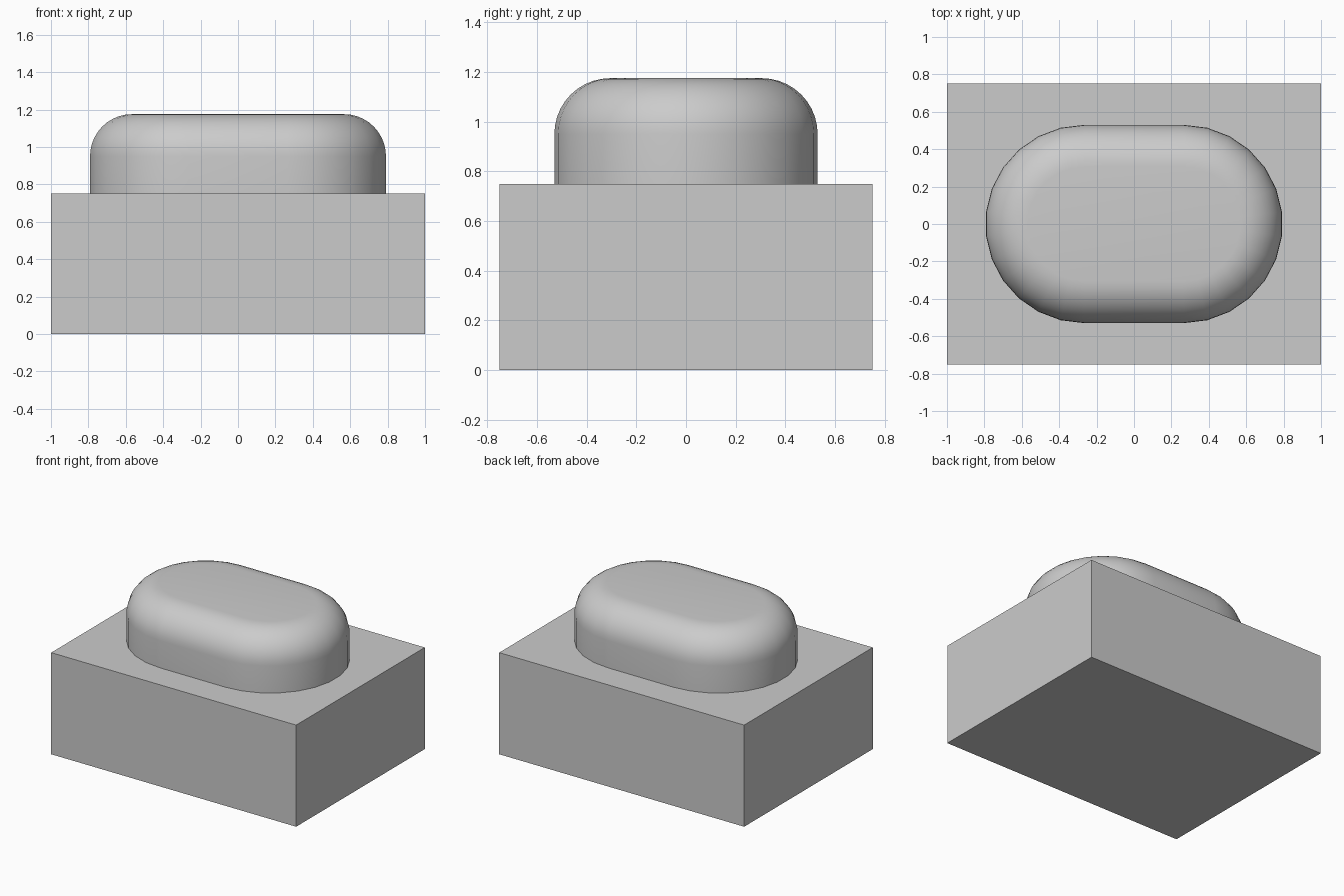
import bpy, bmesh
from math import pi, sin, cos, radians

cube = bpy.data.objects.get("Cube")
if cube:
    bpy.data.objects.remove(cube, do_unlink=True)

grey = bpy.data.materials.new("light_grey")
grey.use_nodes = True
grey.diffuse_color = (0.6, 0.6, 0.6, 1)
grey.node_tree.nodes["Principled BSDF"].inputs["Base Color"].default_value = (0.6, 0.6, 0.6, 1)


def add_object(name, bm):
    bmesh.ops.recalc_face_normals(bm, faces=bm.faces)
    mesh = bpy.data.meshes.new(name)
    bm.to_mesh(mesh)
    bm.free()
    mesh.materials.append(grey)
    obj = bpy.data.objects.new(name, mesh)
    bpy.context.collection.objects.link(obj)
    return obj


# Rectangular base block
base_height = 0.75
bm = bmesh.new()
bmesh.ops.create_cube(bm, size=1)
bmesh.ops.scale(bm, vec=(2, 1.5, base_height), verts=bm.verts)
bmesh.ops.translate(bm, vec=(0, 0, base_height / 2), verts=bm.verts)
add_object("base_block", bm)

# Pill-shaped boss with a rounded top edge, lofted from stacked stadium rings
half_straight, radius, fillet = 0.265, 0.53, 0.225
top, arc_steps, fillet_steps = 1.175, 13, 10


def stadium(r):
    points = []
    for side in (1, -1):
        for i in range(arc_steps + 1):
            a = -pi / 2 + pi * i / arc_steps
            points.append((side * (half_straight + r * cos(a)), side * r * sin(a)))
    return points


levels = [(radius, base_height)]
for i in range(fillet_steps + 1):
    a = pi / 2 * i / fillet_steps
    levels.append((radius - fillet * (1 - cos(a)), top - fillet * (1 - sin(a))))

bm = bmesh.new()
rings = [[bm.verts.new((x, y, z)) for x, y in stadium(r)] for r, z in levels]
for low, high in zip(rings, rings[1:]):
    for i in range(len(low)):
        j = (i + 1) % len(low)
        bm.faces.new((low[i], low[j], high[j], high[i]))
bm.faces.new(rings[-1])
boss = add_object("rounded_boss", bm)

bpy.ops.object.select_all(action="DESELECT")
boss.select_set(True)
bpy.context.view_layer.objects.active = boss
bpy.ops.object.shade_smooth_by_angle(angle=radians(30))
